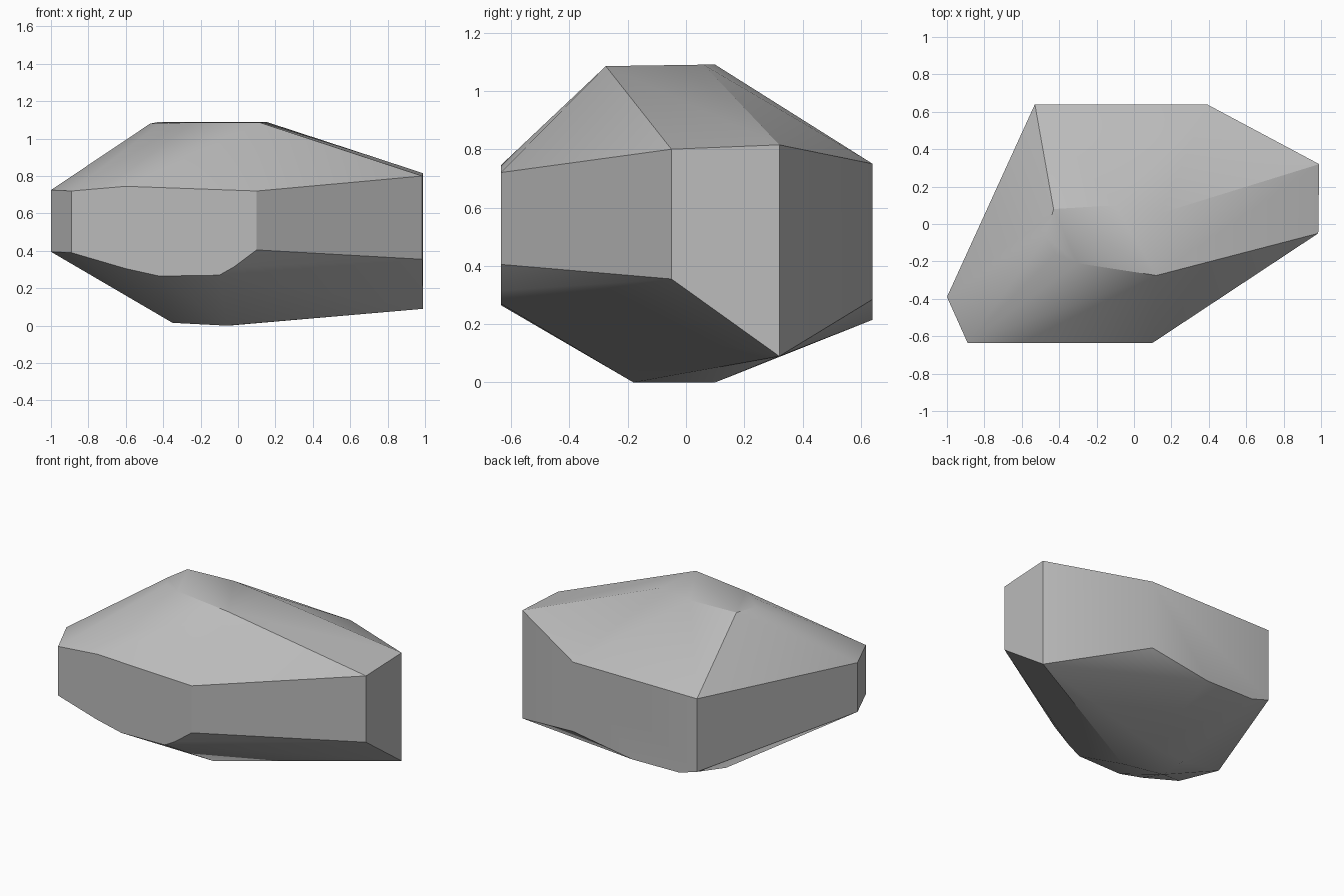
import bpy
import bmesh
from math import radians

cube = bpy.data.objects.get("Cube")
if cube:
    bpy.data.objects.remove(cube)

# Grey stone colour
stone = bpy.data.materials.new("stone_grey")
stone.use_nodes = True
grey = (0.5, 0.5, 0.5, 1)
stone.diffuse_color = grey
shader = stone.node_tree.nodes["Principled BSDF"]
shader.inputs["Base Color"].default_value = grey
shader.inputs["Roughness"].default_value = 0.9

# Upright wall: plan corner with its lower and upper height
wall = [
    (-1, -.39, .395, .725), (-.89, -.635, .39, .72), (.1, -.635, .405, .72),
    (.985, -.05, .355, .8), (.99, .32, .09, .815), (.39, .64, .285, .75),
    (-.53, .64, .26, .75),
]
corners = [(x, y, z) for x, y, low, high in wall for z in (low, high)]

# Extra bends along the front and back wall edges
bends = [(-.6, -.635, .745), (-.6, -.635, .305), (-.42, -.635, .265), (-.1, -.635, .27),
         (-.02, -.635, .315), (-.4, .64, .22), (-.05, .64, .215), (.26, .64, .75)]

# Worn top and small resting face
crown = [(.12, -.275, 1.085), (-.3, -.21, 1.085), (-.42, -.16, 1.08), (-.47, -.07, 1.08),
         (-.43, .08, 1.088), (-.1, .1, 1.09), (.15, .06, 1.09)]
base = [(-.06, -.18, 0), (-.35, -.14, .015), (-.34, .06, .015), (-.05, .1, 0)]

# Wrap the points into a chiselled boulder
bm = bmesh.new()
for point in corners + bends + crown + base:
    bm.verts.new(point)
hull = bmesh.ops.convex_hull(bm, input=bm.verts)
spare = {v for v in hull["geom_interior"] + hull["geom_unused"] if isinstance(v, bmesh.types.BMVert)}
bmesh.ops.delete(bm, geom=list(spare), context="VERTS")
bmesh.ops.dissolve_limit(bm, angle_limit=radians(1), verts=bm.verts, edges=bm.edges)
bmesh.ops.recalc_face_normals(bm, faces=bm.faces)
mesh = bpy.data.meshes.new("boulder")
bm.to_mesh(mesh)
bm.free()
mesh.materials.append(stone)

boulder = bpy.data.objects.new("boulder", mesh)
bpy.context.collection.objects.link(boulder)
bpy.ops.object.select_all(action="DESELECT")
boulder.select_set(True)
bpy.context.view_layer.objects.active = boulder
bpy.ops.object.shade_smooth_by_angle(angle=radians(30))
